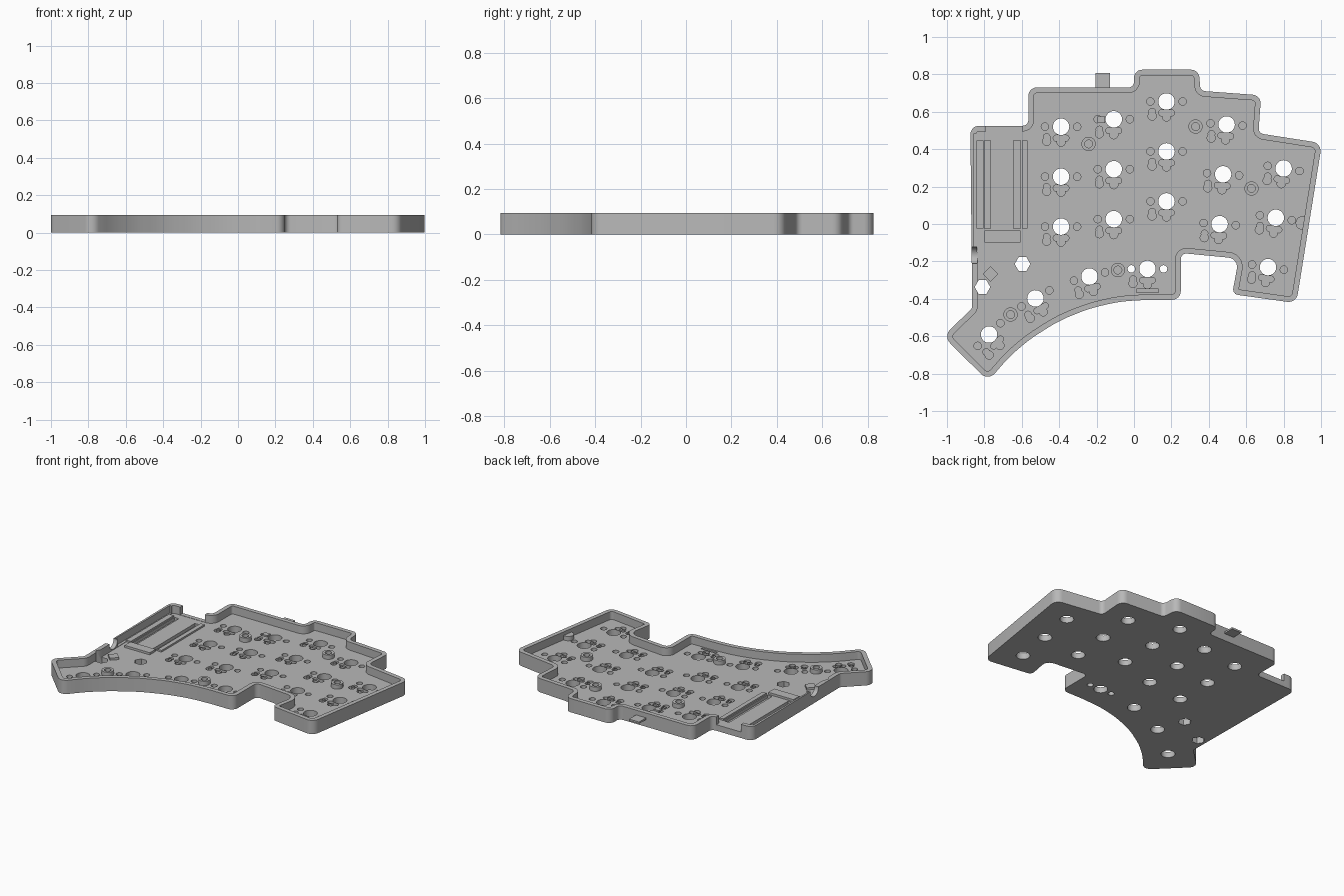
import bpy, bmesh, math
from mathutils import Vector, Matrix

if "Cube" in bpy.data.objects:
    bpy.data.objects.remove(bpy.data.objects["Cube"], do_unlink=True)

HEIGHT, FLOOR, POCKET, WALL = 0.095, 0.04, 0.018, 0.03

grey = bpy.data.materials.new("plain grey")
grey.use_nodes = True
grey.diffuse_color = (0.48, 0.48, 0.48, 1)
grey.node_tree.nodes["Principled BSDF"].inputs["Base Color"].default_value = (0.48, 0.48, 0.48, 1)


def rounded(corners, steps=6):
    """Fillet every (x, y, radius) corner of a closed polygon."""
    out = []
    for i, (x, y, r) in enumerate(corners):
        p = Vector((x, y))
        a = Vector(corners[i - 1][:2]) - p
        b = Vector(corners[(i + 1) % len(corners)][:2]) - p
        half = a.angle(b) / 2
        t = min(r / math.tan(half), 0.46 * min(a.length, b.length))
        a, b = a.normalized(), b.normalized()
        r = t * math.tan(half)
        centre = p + (a + b).normalized() * (r / math.sin(half))
        start, end = p + a * t - centre, p + b * t - centre
        turn = start.angle_signed(end)
        for k in range(steps + 1):
            out.append(centre + Matrix.Rotation(-turn * k / steps, 2) @ start)
    return out


def inset(pts, d):
    """Move a counter-clockwise outline inwards."""
    out = []
    for i, p in enumerate(pts):
        e = (p - pts[i - 1]).normalized()
        f = (pts[(i + 1) % len(pts)] - p).normalized()
        n = Vector((-e.y - f.y, e.x + f.x)).normalized()
        out.append(p + n * d / max(0.5, n.dot(Vector((-e.y, e.x)))))
    return out


def ring(x, y, r, n=20):
    return [Vector((x + r * math.cos(2 * math.pi * i / n),
                    y + r * math.sin(2 * math.pi * i / n))) for i in range(n)]


def rect(x0, x1, y0, y1):
    return [Vector(p) for p in ((x0, y0), (x1, y0), (x1, y1), (x0, y1))]


def prism(bm, pts, z0, z1):
    low = [bm.verts.new((p.x, p.y, z0)) for p in pts]
    top = [bm.verts.new((p.x, p.y, z1)) for p in pts]
    bm.faces.new(low[::-1])
    bm.faces.new(top)
    for i in range(len(pts)):
        bm.faces.new((low[i - 1], low[i], top[i], top[i - 1]))


def finish(bm, name):
    bmesh.ops.recalc_face_normals(bm, faces=bm.faces)
    mesh = bpy.data.meshes.new(name)
    bm.to_mesh(mesh)
    bm.free()
    mesh.materials.append(grey)
    ob = bpy.data.objects.new(name, mesh)
    bpy.context.collection.objects.link(ob)
    return ob


def solid(name, shapes):
    bm = bmesh.new()
    for pts, z0, z1 in shapes:
        prism(bm, pts, z0, z1)
    return finish(bm, name)


def select(ob):
    bpy.ops.object.select_all(action="DESELECT")
    ob.select_set(True)
    bpy.context.view_layer.objects.active = ob


def cut(ob, cutter):
    mod = ob.modifiers.new("cut", "BOOLEAN")
    mod.operation, mod.solver, mod.object, mod.use_self = "DIFFERENCE", "EXACT", cutter, True
    select(ob)
    bpy.ops.object.modifier_apply(modifier=mod.name)
    bpy.data.objects.remove(cutter, do_unlink=True)


# Tray outline, counter-clockwise, with corner radii
outline = rounded([
    (-1.02, -0.6, 0.05), (-0.78, -0.84, 0.05), (-0.666, -0.709, 0.8), (-0.56, -0.618, 0.8),
    (-0.4, -0.516, 0.8), (-0.238, -0.452, 0.8), (-0.078, -0.414, 0.8), (0.083, -0.405, 0.8),
    (0.25, -0.405, 0.045), (0.25, -0.155, 0.03), (0.56, -0.185, 0.05), (0.525, -0.375, 0.03),
    (0.868, -0.423, 0.05), (1.005, 0.432, 0.05), (0.665, 0.485, 0.03), (0.68, 0.688, 0.045),
    (0.355, 0.712, 0.03), (0.347, 0.825, 0.045), (0, 0.825, 0.045), (0, 0.73, 0.03),
    (-0.565, 0.73, 0.045), (-0.565, 0.525, 0.03), (-0.875, 0.525, 0.045), (-0.865, -0.45, 0.03)])
tray = solid("case_tray", [(outline, 0, HEIGHT)])
cut(tray, solid("tray_interior", [(inset(outline, WALL), FLOOR, 0.2)]))

# Switch positions: three straight columns, two fanned columns, thumb arc
keys = []
for x, y, turn in ((-0.39, 0.52, 0), (-0.108, 0.56, 0), (0.174, 0.655, 0),
                   (0.495, 0.532, -4), (0.8, 0.297, -9)):
    a = math.radians(turn)
    for row in range(3):
        d = 0.267 * row
        keys.append((x + d * math.sin(a), y - d * math.cos(a), turn))
keys += [(0.072, -0.24, 0), (-0.238, -0.281, 15), (-0.527, -0.398, 30), (-0.775, -0.591, 45)]

# Through holes and blind pockets for each switch
pockets = bmesh.new()
for x, y, turn in keys:
    spin = Matrix.Rotation(math.radians(turn), 2)

    def placed(pts):
        return [spin @ p + Vector((x, y)) for p in pts]

    centre_thumb = (x, y) == (0.072, -0.24)
    prism(pockets, placed(ring(0, 0, 0.044, 28)), -0.1, 0.1)
    for s in (-1, 1):
        prism(pockets, placed(ring(s * 0.086, 0, 0.02)), -0.1 if centre_thumb else POCKET, 0.11)
    prism(pockets, placed(ring(-0.077, -0.055, 0.018)), POCKET, 0.12)
    prism(pockets, placed(ring(-0.077, -0.078, 0.022)), POCKET + 0.001, 0.13)
    bar = [(-0.042, -0.077, 0.015), (0.042, -0.077, 0.015),
           (0.042, -0.045, 0.015), (-0.042, -0.045, 0.015)]
    prism(pockets, placed(rounded(bar, 4)), POCKET, 0.14)
    prism(pockets, placed(ring(0, -0.083, 0.022)), POCKET + 0.001, 0.15)
    if centre_thumb:
        prism(pockets, placed(rect(-0.058, 0.058, -0.125, -0.108)), POCKET, 0.16)
cut(tray, finish(pockets, "switch_cutter"))

# Hexagonal holes, controller slots, screw holes and wall openings
screws = [(-0.243, 0.428), (0.329, 0.521), (0.628, 0.19), (-0.086, -0.246), (-0.66, -0.484)]
screw_holes = [(ring(x, y, 0.021), POCKET, 0.2) for x, y in screws]
shapes = screw_holes + [
    (ring(-0.596, -0.214, 0.042, 6), -0.1, 0.1), (ring(-0.81, -0.337, 0.042, 6), -0.1, 0.1),
    (rect(-0.8, -0.767, -0.024, 0.447), POCKET, 0.1),
    (rect(-0.644, -0.607, -0.024, 0.447), POCKET, 0.1),
    (rect(-0.79, -0.6, 0.485, 0.56), FLOOR + 0.002, 0.2),
    (rect(-0.858, -0.82, -0.12, 0.48), FLOOR + 0.003, 0.2)]
cut(tray, solid("detail_cutter", shapes))

# Round jack notch in the outer wall
notch = bmesh.new()
bmesh.ops.create_cone(notch, cap_ends=True, segments=24, radius1=0.045, radius2=0.045, depth=0.1,
                      matrix=Matrix.Translation((-0.865, -0.167, 0.09)) @ Matrix.Rotation(math.pi / 2, 4, "Y"))
cut(tray, finish(notch, "notch_cutter"))

# Screw standoffs
standoffs = solid("screw_standoffs", [(ring(x, y, 0.038, 28), FLOOR - 0.005, 0.07) for x, y in screws])
cut(standoffs, solid("standoff_cutter", screw_holes))

# Raised details on the floor and the tab outside the back wall
base = FLOOR - 0.002
parts = [
    tray, standoffs,
    solid("controller_rails", [(rect(-0.842, -0.805, -0.024, 0.447), base, 0.052),
                               (rect(-0.6, -0.57, -0.024, 0.447), base, 0.052)]),
    solid("controller_stop", [(rect(-0.8, -0.607, -0.099, -0.035), base, 0.055)]),
    solid("diamond_post", [(ring(-0.767, -0.267, 0.042, 4), base, 0.055)]),
    solid("wall_boss", [(ring(0.9, 0.005, 0.036), base, 0.07)]),
    solid("button_block", [(rect(-0.195, -0.155, 0.54, 0.575), base, 0.05)]),
    solid("back_tab", [(rect(-0.205, -0.128, 0.715, 0.806), 0.05, 0.062)]),
]
for ob in parts:
    select(ob)
    bpy.ops.object.shade_smooth_by_angle(angle=math.radians(35))
